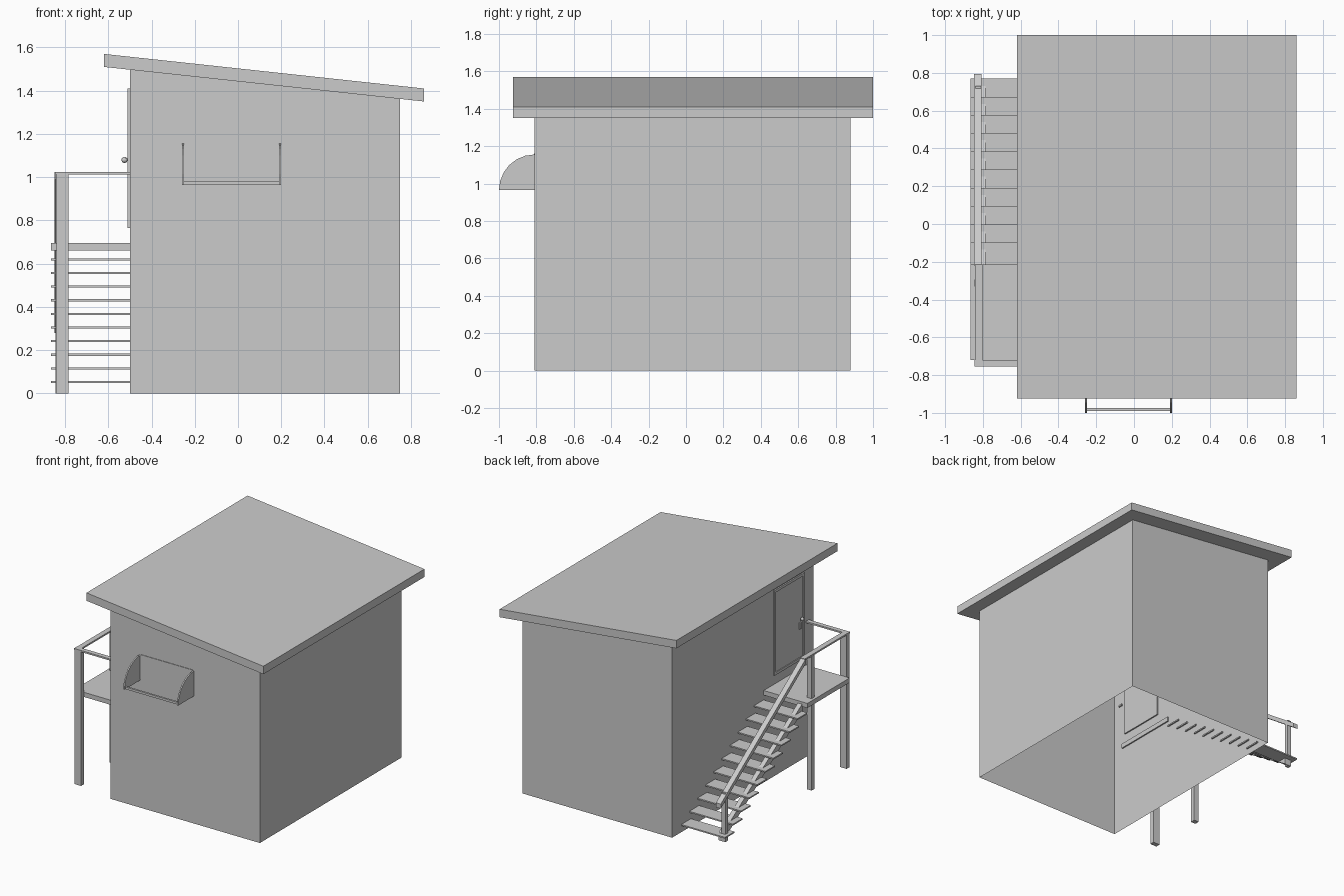
import bpy, bmesh
from mathutils import Vector

if "Cube" in bpy.data.objects:
    bpy.data.objects.remove(bpy.data.objects["Cube"])


def mesh_object(name, bm):
    bmesh.ops.recalc_face_normals(bm, faces=bm.faces)
    me = bpy.data.meshes.new(name)
    bm.to_mesh(me)
    bm.free()
    ob = bpy.data.objects.new(name, me)
    bpy.context.collection.objects.link(ob)
    return ob


def prism(name, profile, axis, a, b, caps=True):
    """Extrude a 2D profile: axis 'y' takes (x, z) points, axis 'x' takes (y, z)."""
    bm = bmesh.new()

    def ring(t):
        return [bm.verts.new((p, t, q) if axis == 'y' else (t, p, q)) for p, q in profile]
    r0, r1 = ring(a), ring(b)
    n = len(profile)
    if caps:
        bm.faces.new(r0)
        bm.faces.new(r1[::-1])
    for i in range(n):
        j = (i + 1) % n
        bm.faces.new((r0[i], r1[i], r1[j], r0[j]))
    return mesh_object(name, bm)


def box(name, x0, x1, y0, y1, z0, z1):
    return prism(name, [(x0, z0), (x1, z0), (x1, z1), (x0, z1)], 'y', y0, y1)


def slanted(name, x0, x1, y0, z0, y1, z1, h):
    """Board running from (y0, z0) to (y1, z1), h tall, top edge on the line."""
    return prism(name, [(y0, z0 - h), (y1, z1 - h), (y1, z1), (y0, z0)], 'x', x0, x1)


# Sloping roof slab
def roof_top(x):
    return 1.57 - (x + 0.62) * 0.108


L, R = -0.62, 0.86
prism("roof", [(L, roof_top(L) - 0.06), (R, roof_top(R) - 0.06),
               (R, roof_top(R)), (L, roof_top(L))], 'y', -0.925, 1.0)

# Walls: thin shell, open below
walls = prism("walls", [(-0.5, 0), (0.75, 0), (0.75, roof_top(0.75) - 0.05),
                        (-0.5, roof_top(-0.5) - 0.05)], 'y', -0.81, 0.88)
bm = bmesh.new()
bm.from_mesh(walls.data)
bm.normal_update()
bmesh.ops.delete(bm, geom=[f for f in bm.faces if f.normal.z < -0.9], context='FACES_ONLY')
bm.to_mesh(walls.data)
bm.free()

# Front hatch: quarter-round cheeks, front bar and back panel
arc = [(-0.81, 0.965)]
for i in range(7):
    v = Vector((0, 1))
    a = i / 6 * 1.5708
    d = Vector((-0.19, 0)) if i == 0 else Vector((-0.19 * (1 - i / 6), 0))
    from math import cos, sin
    arc.append((-0.81 - 0.19 * cos(a), 0.965 + 0.19 * sin(a)))
for side, x in (("left", -0.26), ("right", 0.19)):
    prism("hatch_cheek_" + side, arc, 'x', x, x + 0.01)
box("hatch_bar", -0.25, 0.19, -0.99, -0.975, 0.965, 0.982)
box("hatch_panel", -0.25, 0.19, -0.814, -0.808, 0.97, 1.16)

# Door with frame and handle
box("door", -0.504, -0.49, -0.67, -0.35, 0.785, 1.39)
for i, (y0, y1, z0, z1) in enumerate(((-0.69, -0.67, 0.765, 1.41), (-0.35, -0.33, 0.765, 1.41),
                                      (-0.67, -0.35, 1.39, 1.41), (-0.67, -0.35, 0.765, 0.785))):
    box(f"door_frame_{i}", -0.51, -0.49, y0, y1, z0, z1)
bm = bmesh.new()
bmesh.ops.create_uvsphere(bm, u_segments=12, v_segments=8, radius=0.014)
bmesh.ops.translate(bm, verts=bm.verts, vec=(-0.525, -0.64, 1.08))
mesh_object("door_knob", bm)
box("lock_plate", -0.512, -0.5, -0.65, -0.63, 1.0, 1.05)

# Landing and stair treads
box("landing", -0.865, -0.49, -0.72, -0.215, 0.66, 0.695)
for i in range(10):
    y = 0.77 - 0.0965 * i
    z = 0.048 + 0.063 * i
    box(f"tread_{i}", -0.865, -0.49, y - 0.115, y, z, z + 0.01)

# Stringer under the treads
slanted("stringer", -0.82, -0.785, 0.73, 0.06, -0.22, 0.68, 0.06)

# Posts
box("front_post", -0.84, -0.785, -0.755, -0.72, 0, 1.015)
box("rear_post", -0.845, -0.805, -0.33, -0.295, 0, 1.015)
box("stair_post", -0.84, -0.81, 0.70, 0.73, 0, 0.37)

# Handrails
slanted("stair_rail", -0.848, -0.808, 0.795, 0.315, -0.22, 1.025, 0.035)
box("landing_side_rail", -0.843, -0.803, -0.755, -0.215, 1.013, 1.025)
box("landing_front_rail", -0.845, -0.49, -0.755, -0.72, 1.013, 1.025)
